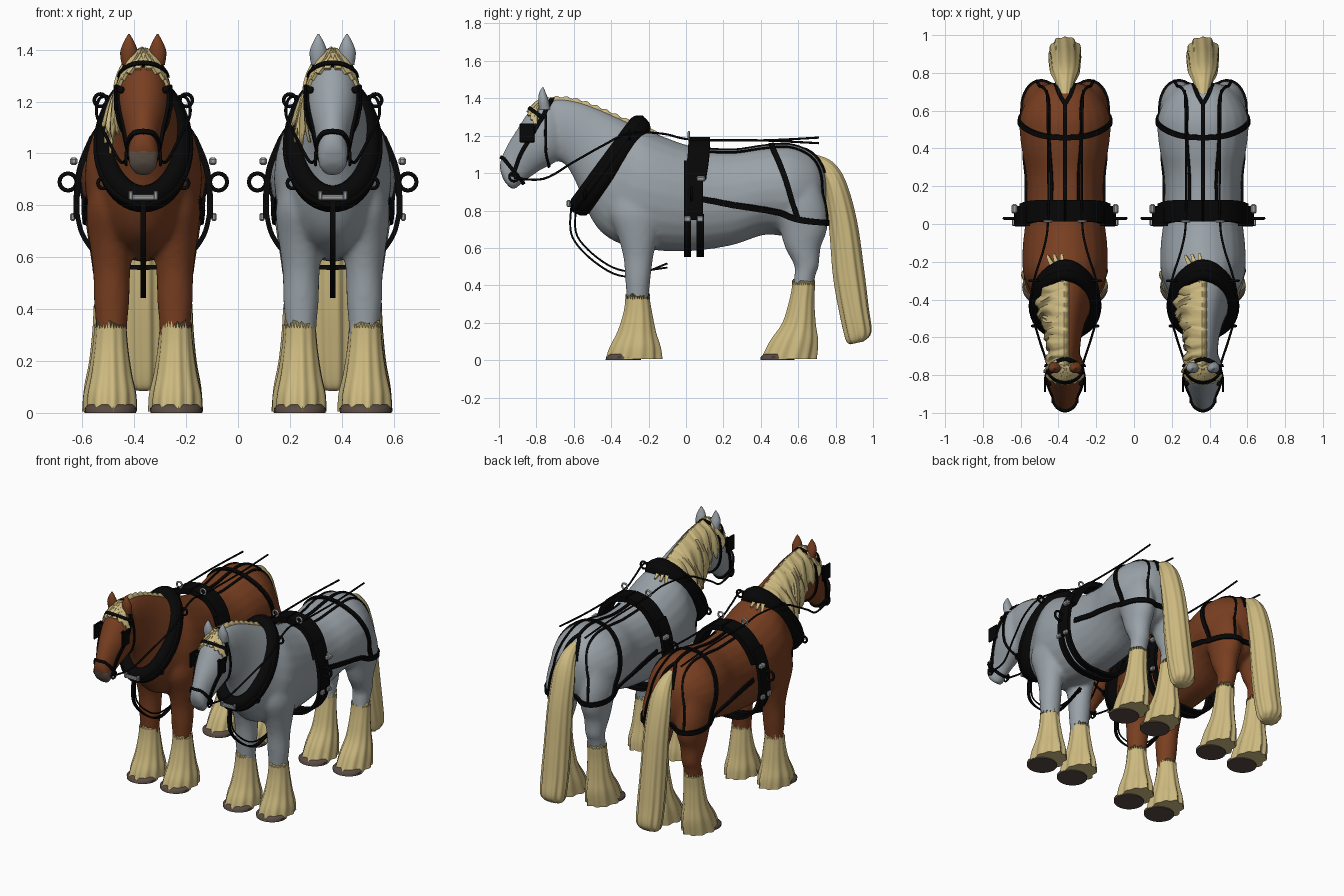
import bpy, bmesh, math, random
from mathutils import Vector
from mathutils.bvhtree import BVHTree

if "Cube" in bpy.data.objects:
    bpy.data.objects.remove(bpy.data.objects["Cube"])

random.seed(4)


def material(name, rgb):
    m = bpy.data.materials.new(name)
    m.diffuse_color = (*rgb, 1)
    m.use_nodes = True
    m.node_tree.nodes["Principled BSDF"].inputs["Base Color"].default_value = m.diffuse_color
    return m


BROWN = material("chestnut_coat", (.19, .049, .015))
GREY = material("grey_coat", (.325, .365, .395))
CREAM = material("cream_hair", (.61, .49, .215))
BLACK = material("black_leather", (.002, .002, .002))
HOOF = material("dark_hoof", (.10, .072, .055))
METAL = material("steel", (.33, .34, .35))
MUZZLE = material("taupe_muzzle", (.14, .105, .08))


def catmull(P, m):
    out = []
    for i in range(len(P) - 1):
        q = P[max(i - 1, 0)], P[i], P[i + 1], P[min(i + 2, len(P) - 1)]
        for j in range(m):
            t = j / m
            out.append(tuple(.5 * (2 * b + (c - a) * t + (2 * a - 5 * b + 4 * c - d) * t * t
                                   + (3 * b - a - 3 * c + d) * t ** 3) for a, b, c, d in zip(*q)))
    return out + [tuple(P[-1])]


def bridge(bm, rings, closed=False):
    """Skin a list of vertex rings; cap the ends unless closed."""
    n = len(rings[0])
    for i in range(len(rings) if closed else len(rings) - 1):
        a, b = rings[i], rings[(i + 1) % len(rings)]
        for j in range(n):
            bm.faces.new((a[j], a[(j + 1) % n], b[(j + 1) % n], b[j]))
    if not closed:
        bm.faces.new(rings[0])
        bm.faces.new(rings[-1])


def loft(bm, sections, x=0, n=24, flute=0, jag=0, m=4):
    """Sections are (y1, z1, y2, z2, half_width): two profile points and a width."""
    rows = catmull(sections, m)
    rings = []
    for i, (y1, z1, y2, z2, hw) in enumerate(rows):
        f = flute * (.35 + .65 * i / len(rows))
        ring = []
        for j in range(n):
            t = 2 * math.pi * j / n
            k = 1 + f * (math.sin(11 * t + i * .06) + .6 * math.sin(7 * t + 1 - i * .07))
            c, s = math.cos(t) * k, math.sin(t) * k
            dz = jag * (j % 2) * (.4 + random.random()) if i == 0 else 0
            ring.append(bm.verts.new((x + hw * s, (y1 + y2) / 2 + (y1 - y2) / 2 * c,
                                      (z1 + z2) / 2 + (z1 - z2) / 2 * c + dz)))
        rings.append(ring)
    bridge(bm, rings)


def finish(name, bm, mat, angle=50):
    bmesh.ops.recalc_face_normals(bm, faces=bm.faces)
    me = bpy.data.meshes.new(name)
    bm.to_mesh(me)
    bm.free()
    me.materials.append(mat)
    me.shade_smooth()
    me.set_sharp_from_angle(angle=math.radians(angle))
    ob = bpy.data.objects.new(PREFIX + name, me)
    ob.location.x = DX
    bpy.context.collection.objects.link(ob)
    return ob


def strap(name, pts, w, t=.012, side=None, mat=BLACK, taper=0, m=7):
    """Flat band; it hugs the body unless a fixed side direction is given."""
    P = [Vector(p) for p in catmull(pts, m)]
    N = [None] * len(P)
    if side is None:
        for i, p in enumerate(P):
            P[i], N[i] = BODY.find_nearest(p)[:2]
    bm, rings = bmesh.new(), []
    for i, p in enumerate(P):
        tan = (P[min(i + 1, len(P) - 1)] - P[max(i - 1, 0)]).normalized()
        s = Vector(side) if side else tan.cross(N[i]).normalized()
        n = (N[i] if N[i] else tan.cross(s).normalized()) * t
        s = s * w / 2 * (1 - taper * i / len(P))
        low = -.3 * n
        rings.append([bm.verts.new(v) for v in (p - s + low, p + s + low, p + s + n, p - s + n)])
    bridge(bm, rings)
    finish(name, bm, mat, 35)


def cord(name, pts, r=.007, mat=BLACK, cyclic=False):
    cu = bpy.data.curves.new(name, 'CURVE')
    cu.dimensions, cu.bevel_depth, cu.bevel_resolution, cu.use_fill_caps = '3D', r, 2, True
    P = pts if cyclic else catmull(pts, 6)
    sp = cu.splines.new('POLY')
    sp.points.add(len(P) - 1)
    for q, p in zip(sp.points, P):
        q.co = (*p, 1)
    sp.use_cyclic_u = cyclic
    cu.materials.append(mat)
    ob = bpy.data.objects.new(PREFIX + name, cu)
    ob.location.x = DX
    bpy.context.collection.objects.link(ob)


def hoop(name, c, r, axis, mat=METAL, thick=.006):
    a, b = [Vector(v) for v in {'x': ((0, 1, 0), (0, 0, 1)), 'y': ((1, 0, 0), (0, 0, 1))}[axis]]
    cord(name, [tuple(Vector(c) + r * (a * math.cos(k * math.pi / 8) + b * math.sin(k * math.pi / 8)))
                for k in range(16)], thick, mat, True)


def box(name, c, size, mat):
    bm = bmesh.new()
    bmesh.ops.create_cube(bm, size=1)
    bmesh.ops.scale(bm, vec=size, verts=bm.verts)
    bmesh.ops.bevel(bm, geom=bm.edges[:], offset=min(size) * .25, segments=1, affect='EDGES')
    bmesh.ops.translate(bm, vec=c, verts=bm.verts)
    finish(name, bm, mat, 30)


def flip(pts, s):
    return [(p[0] * s, p[1], p[2]) for p in pts]


def level(rows):
    """Leg sections (z, front, back, half_width) to loft sections."""
    return [(a, z, b, z, w) for z, a, b, w in rows]


TORSO = [(.75, .97, .75, .86, .04), (.73, 1.04, .735, .78, .115), (.67, 1.11, .69, .70, .185),
         (.55, 1.155, .57, .66, .24), (.40, 1.145, .42, .67, .232), (.25, 1.125, .25, .615, .205),
         (.05, 1.14, .05, .585, .207), (-.12, 1.195, -.14, .585, .225), (-.22, 1.24, -.32, .61, .22),
         (-.30, 1.27, -.45, .68, .17), (-.40, 1.315, -.53, .80, .13), (-.48, 1.35, -.58, .93, .103),
         (-.58, 1.385, -.64, 1.04, .085), (-.69, 1.40, -.69, 1.07, .076), (-.75, 1.375, -.73, 1.15, .05)]
HEAD = [(-.70, 1.39, -.64, 1.20, .05), (-.77, 1.39, -.66, 1.10, .088), (-.84, 1.33, -.71, 1.05, .104),
        (-.90, 1.24, -.77, 1.02, .092), (-.95, 1.16, -.83, .98, .07), (-.985, 1.09, -.88, .94, .058),
        (-.997, 1.03, -.92, .91, .057), (-.975, .96, -.94, .92, .038)]
FORELEG = level([(.88, -.40, -.12, .08), (.78, -.41, -.12, .098), (.66, -.365, -.15, .086), (.55, -.335, -.175, .072),
                 (.43, -.325, -.19, .069), (.33, -.318, -.20, .06), (.06, -.30, -.22, .045)])
HINDLEG = level([(.98, .47, .70, .07), (.82, .46, .75, .10), (.70, .50, .755, .09), (.60, .53, .72, .075),
                 (.50, .58, .71, .062), (.42, .575, .685, .057), (.06, .55, .63, .045)])
FOREHAIR = level([(.325, -.322, -.194, .061), (.25, -.332, -.182, .067), (.15, -.362, -.164, .081),
                  (.07, -.40, -.142, .097), (.006, -.42, -.135, .099)])
HINDHAIR = level([(.40, .57, .69, .061), (.32, .555, .685, .064), (.2, .52, .69, .075),
                  (.1, .455, .70, .092), (.006, .41, .69, .099)])
TAIL = [(.69, 1.10, .69, 1.03, .03), (.78, 1.06, .73, .96, .052), (.85, .96, .75, .86, .073), (.91, .75, .77, .68, .08),
        (.95, .48, .79, .44, .083), (.975, .28, .825, .24, .085), (.99, .15, .855, .11, .078), (.95, .10, .88, .085, .05)]


def build_body(coat):
    global BODY
    bm = bmesh.new()
    loft(bm, TORSO)
    loft(bm, HEAD)
    for s in (1, -1):
        loft(bm, FORELEG, .122 * s)
        loft(bm, HINDLEG, .128 * s)
    ob = finish("body", bm, coat)
    rm = ob.modifiers.new("fuse", 'REMESH')
    rm.mode, rm.voxel_size = 'VOXEL', .013
    sm = ob.modifiers.new("soften", 'SMOOTH')
    sm.factor, sm.iterations = .5, 7
    dg = bpy.context.evaluated_depsgraph_get()
    me = bpy.data.meshes.new_from_object(ob.evaluated_get(dg))
    ob.modifiers.clear()
    ob.data = me
    me.materials.clear()
    me.materials.append(coat)
    me.materials.append(MUZZLE if coat is BROWN else coat)
    me.shade_smooth()
    for p in me.polygons:
        p.material_index = int(p.center.y < -.88 and p.center.z < 1.005)
    BODY = BVHTree.FromPolygons([v.co for v in me.vertices], [p.vertices[:] for p in me.polygons])
    # ears and eyes
    for s in (1, -1):
        bm = bmesh.new()
        loft(bm, [(-.785, 1.34, -.725, 1.34, .028), (-.79, 1.39, -.735, 1.39, .034),
                  (-.785, 1.43, -.75, 1.43, .02), (-.768, 1.46, -.762, 1.46, .003)], .055 * s, 12)
        finish("ear", bm, coat)
        bm = bmesh.new()
        bmesh.ops.create_uvsphere(bm, u_segments=12, v_segments=8, radius=.014)
        bmesh.ops.translate(bm, vec=(.086 * s, -.845, 1.245), verts=bm.verts)
        finish("eye", bm, BLACK)


def build_hair():
    for s in (1, -1):
        for nm, hair, x, y0, y1 in (("fore", FOREHAIR, .126, -.43, -.24), ("hind", HINDHAIR, .129, .397, .58)):
            bm = bmesh.new()
            loft(bm, hair, x * s, 66, .06, .026)
            finish(nm + "_feather", bm, CREAM)
            bm = bmesh.new()
            loft(bm, level([(0, y0, y1, .098), (.016, y0 + .002, y1, .101), (.032, y0 + .02, y1, .088)]), x * s, 24, m=1)
            finish(nm + "_hoof", bm, HOOF)
    bm = bmesh.new()
    loft(bm, TAIL, 0, 66, .06, m=5)
    finish("tail", bm, CREAM)
    # mane: wavy sheet falling over one side of the neck
    bm, cols = bmesh.new(), []
    for i in range(61):
        y = -.76 + .46 * i / 60
        zc = BODY.ray_cast((0, y, 2), (0, 0, -1))[0].z
        drop = (.26 + .04 * math.sin(i * 1.1) + .05 * random.random()) * min(1, .5 + i / 40)
        drop *= 1 if y < -.46 else max(.4, 1 - (y + .46) * 4)
        col = [bm.verts.new((.018, y, zc - .006)),
               bm.verts.new((-.005, y, zc + .008 + .005 * math.sin(i * .9)))]
        wob = random.uniform(-.004, .004)
        for k in range(1, 10):
            z = zc - drop * k / 9
            hit = BODY.ray_cast((-1, y, z), (1, 0, 0))[0]
            x = min(hit.x if hit else -.08, -.03)
            col.append(bm.verts.new((x - .010 - wob - .007 * math.sin(i * .8 + k * .25),
                                     y + .012 * math.sin(k * .6 + i * .3) - .002 * k, z)))
        cols.append(col)
    for a, b in zip(cols, cols[1:]):
        for k in range(len(a) - 1):
            bm.faces.new((a[k], b[k], b[k + 1], a[k + 1]))
    sol = finish("mane", bm, CREAM).modifiers.new("thickness", 'SOLIDIFY')
    sol.thickness, sol.offset = .01, 0
    for x in (-.105, -.08, -.05, -.02, .02, .05, .08, .105):
        strap("forelock", [(x * .25, -.75, 1.40), (x * .6, -.81, 1.375), (x, -.85 + abs(x) * .4, 1.335 - abs(x) * .65)],
              .05, .012, mat=CREAM, taper=.6)
    for x in (-.06, -.035, -.01):
        strap("withers_tuft", [(0, -.30, 1.27), (x, -.23, 1.24), (x * 1.6, -.165, 1.20)], .045, .014, mat=CREAM, taper=.8)


def collar_loop(name, a, b, r1, r2, shift, mat):
    c, u = Vector((0, -.405, 1.04)), Vector((0, .594, .804))
    n, X = Vector((0, -.804, .594)), Vector((1, 0, 0))
    bm, rings = bmesh.new(), []
    for i in range(48):
        t = 2 * math.pi * i / 48
        d = u * math.cos(t) + X * math.sin(t)
        p = c + n * shift + u * a * math.cos(t) + X * b * math.sin(t) * (1 - .1 * math.cos(t))
        rings.append([bm.verts.new(p + d * r1 * math.cos(q * math.pi / 6) + n * r2 * math.sin(q * math.pi / 6))
                      for q in range(12)])
    bridge(bm, rings, True)
    finish(name, bm, mat)


def build_harness():
    collar_loop("collar", .268, .14, .048, .062, 0, BLACK)
    collar_loop("hames", .305, .178, .014, .018, .015, BLACK)
    box("hame_buckle", (0, -.625, .83), (.11, .02, .022), METAL)
    for s in (1, -1):
        box("hame_buckle_end", (.048 * s, -.628, .838), (.018, .02, .036), METAL)
    strap("martingale", [(0, -.61, .83), (0, -.605, .66), (0, -.47, .515), (0, -.31, .45), (0, -.10, .52)], .02, .008, (1, 0, 0))
    cord("martingale_cord", [(0, -.59, .80), (0, -.58, .66), (0, -.45, .53), (0, -.31, .475), (0, -.10, .495)], .005)
    strap("back_strap", [(0, .08, 1.16), (0, .3, 1.14), (0, .5, 1.16), (0, .65, 1.13)], .02, .008)
    for s in (1, -1):
        # pad, girth and their fittings
        strap("saddle_pad", flip([(0, .07, 1.165), (.10, .07, 1.14), (.17, .065, 1.07), (.215, .05, .97)], s), .115, .028 * s, (0, 1, 0))
        strap("pad_side", flip([(.19, .04, 1.06), (.235, .04, .95), (.25, .04, .84), (.25, .04, .75)], s), .10, .018 * s, (0, 1, 0))
        for y in (.008, .075):
            strap("girth", flip([(.252, y, .78), (.23, y, .69), (.17, y, .61), (.09, y, .572), (0, y, .565)], s), .04, .014 * s, (0, 1, 0))
            box("girth_buckle", (.272 * s, y, .755), (.02, .035, .03), METAL)
        box("pad_buckle", (.268 * s, .08, .97), (.03, .05, .03), METAL)
        hoop("pad_ring", (.29 * s, .03, .89), .033, 'y', BLACK, .008)
        hoop("terret", (.09 * s, .015, 1.20), .02, 'y')
        # breeching and rump straps
        strap("trace", flip([(.25, .09, .86), (.24, .25, .825), (.24, .45, .785), (.24, .60, .75), (.17, .74, .735), (0, .77, .735)], s), .032)
        strap("hip_strap", flip([(0, .455, 1.17), (.13, .47, 1.12), (.23, .53, .97), (.24, .595, .755)], s), .028)
        strap("croup_fork", flip([(0, .64, 1.14), (.03, .69, 1.10), (.05, .74, 1.0)], s), .02, .01)
        strap("rump_strap", flip([(.09, .1, 1.15), (.09, .4, 1.15), (.09, .6, 1.14), (.10, .70, 1.06), (.14, .75, .90), (.15, .76, .75)], s), .014, .008)
        # bridle
        strap("noseband", flip([(0, -.99, 1.085), (.045, -.975, 1.075), (.068, -.93, 1.02), (.05, -.88, .96), (0, -.87, .945)], s), .018, .01)
        strap("browband", flip([(0, -.835, 1.345), (.06, -.82, 1.335), (.10, -.77, 1.30)], s), .02, .018)
        strap("crown_strap", flip([(0, -.715, 1.42), (.06, -.73, 1.38), (.10, -.77, 1.30)], s), .022, .012)
        strap("cheek_strap", flip([(.10, -.77, 1.30), (.11, -.83, 1.2), (.08, -.89, 1.09), (.06, -.925, .98)], s), .02, .011)
        strap("throat_lash", flip([(.09, -.75, 1.31), (.11, -.75, 1.2), (.1, -.745, 1.10), (0, -.74, 1.05)], s), .013, .01)
        box("blinker", (.106 * s, -.85, 1.215), (.012, .08, .10), BLACK)
        hoop("bit_ring", (.066 * s, -.92, .98), .024, 'x', BLACK)
        # hame rings and reins
        hoop("hame_ring", (.165 * s, -.30, 1.205), .024, 'y', BLACK, .007)
        hoop("draft_ring", (.155 * s, -.54, .885), .02, 'y', BLACK, .007)
        cord("rein", flip([(.066, -.92, .975), (.09, -.76, .97), (.14, -.60, 1.06), (.18, -.44, 1.15), (.165, -.30, 1.215),
                           (.11, -.12, 1.21), (.09, .03, 1.18), (.09, .4, 1.175), (.095, .71, 1.16 + .015 * (s + 1))], s), .006)


for PREFIX, DX, COAT in (("brown_horse_", -.365, BROWN), ("grey_horse_", .365, GREY)):
    build_body(COAT)
    build_hair()
    build_harness()
